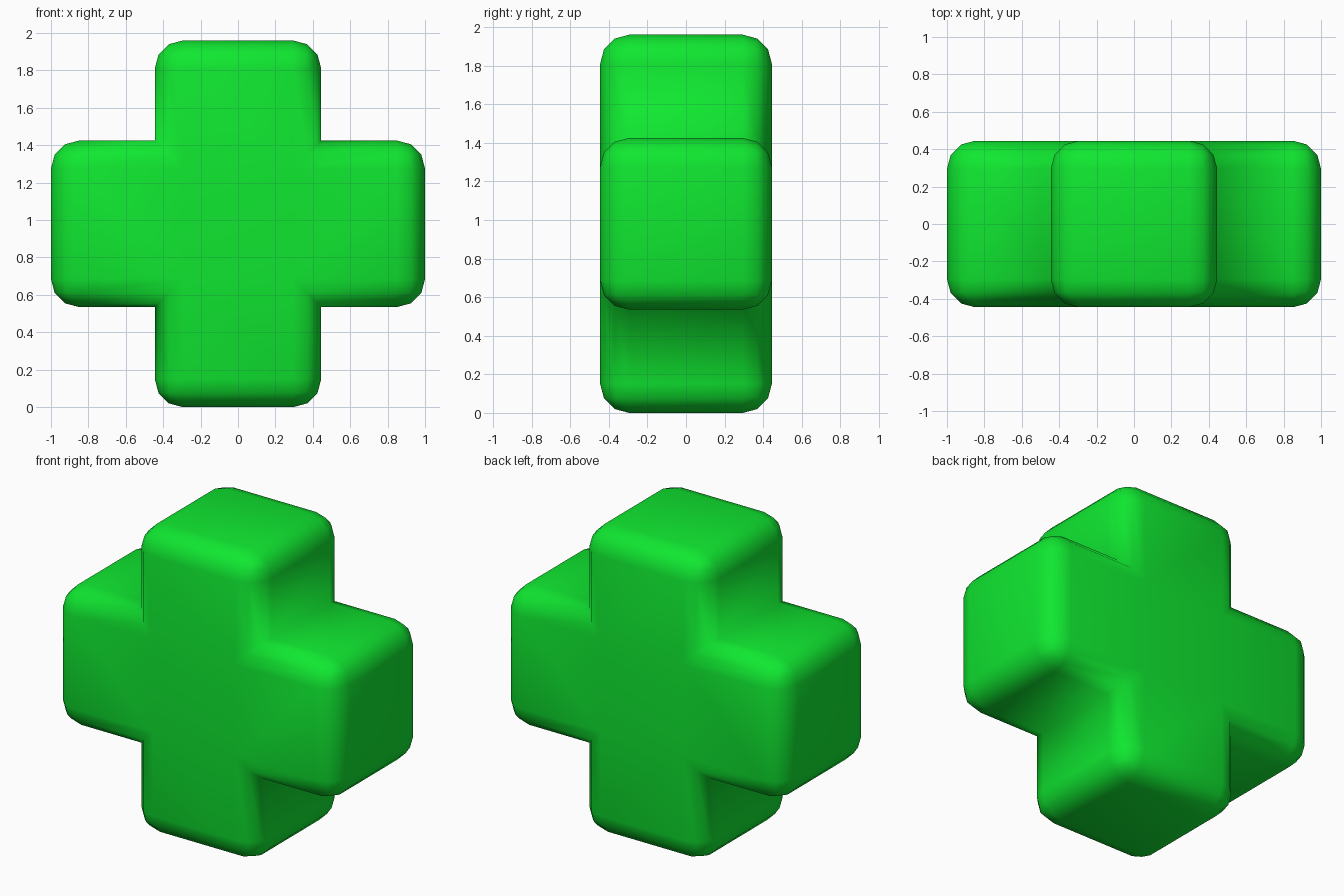
import bpy, bmesh
from mathutils import Vector

if "Cube" in bpy.data.objects:
    bpy.data.objects.remove(bpy.data.objects["Cube"])

HALF, ARM, TALL = 0.445, 1.0, 0.98   # arm half width, side reach, vertical reach
RADIUS = 0.15

# Plus-shaped outline, one quadrant turned into all four
outline = [(HALF, -TALL), (HALF, -HALF), (ARM, -HALF),
           (ARM, HALF), (HALF, HALF), (HALF, TALL)]
outline += [(-x, -z) for x, z in outline]

# Extrude the outline through the depth
bm = bmesh.new()
face = bm.faces.new([bm.verts.new((x, -HALF, z + TALL)) for x, z in outline])
ext = bmesh.ops.extrude_face_region(bm, geom=[face], use_keep_orig=True)
bmesh.ops.translate(bm, vec=Vector((0, 2 * HALF, 0)),
                    verts=[g for g in ext["geom"] if isinstance(g, bmesh.types.BMVert)])
bmesh.ops.recalc_face_normals(bm, faces=bm.faces)

# Round every outer edge, leave the four inner corners square
edges = [e for e in bm.edges if e.is_convex]
bmesh.ops.bevel(bm, geom=edges, offset=RADIUS, offset_type='OFFSET',
                segments=3, profile=0.5, affect='EDGES', clamp_overlap=True)
bmesh.ops.recalc_face_normals(bm, faces=bm.faces)

# Split the flat cross faces into centre and arms for clean shading
for axis, value in (((1, 0, 0), HALF - RADIUS), ((0, 0, 1), HALF - RADIUS)):
    for s in (-1, 1):
        n = Vector(axis)
        flat = [f for f in bm.faces if len(f.verts) > 4 and abs(f.normal.y) > 0.99]
        geom = flat + list({e for f in flat for e in f.edges})
        bmesh.ops.bisect_plane(bm, geom=geom, dist=1e-4, plane_no=n,
                               plane_co=Vector((0, 0, TALL)) + n * value * s)

for f in bm.faces:
    f.smooth = True
mesh = bpy.data.meshes.new("plus_block")
bm.to_mesh(mesh)
bm.free()

plus_block = bpy.data.objects.new("plus_block", mesh)
bpy.context.collection.objects.link(plus_block)

green = bpy.data.materials.new("green")
green.diffuse_color = (0.005, 0.8, 0.03, 1)
green.use_nodes = True
green.node_tree.nodes["Principled BSDF"].inputs["Base Color"].default_value = green.diffuse_color
mesh.materials.append(green)
